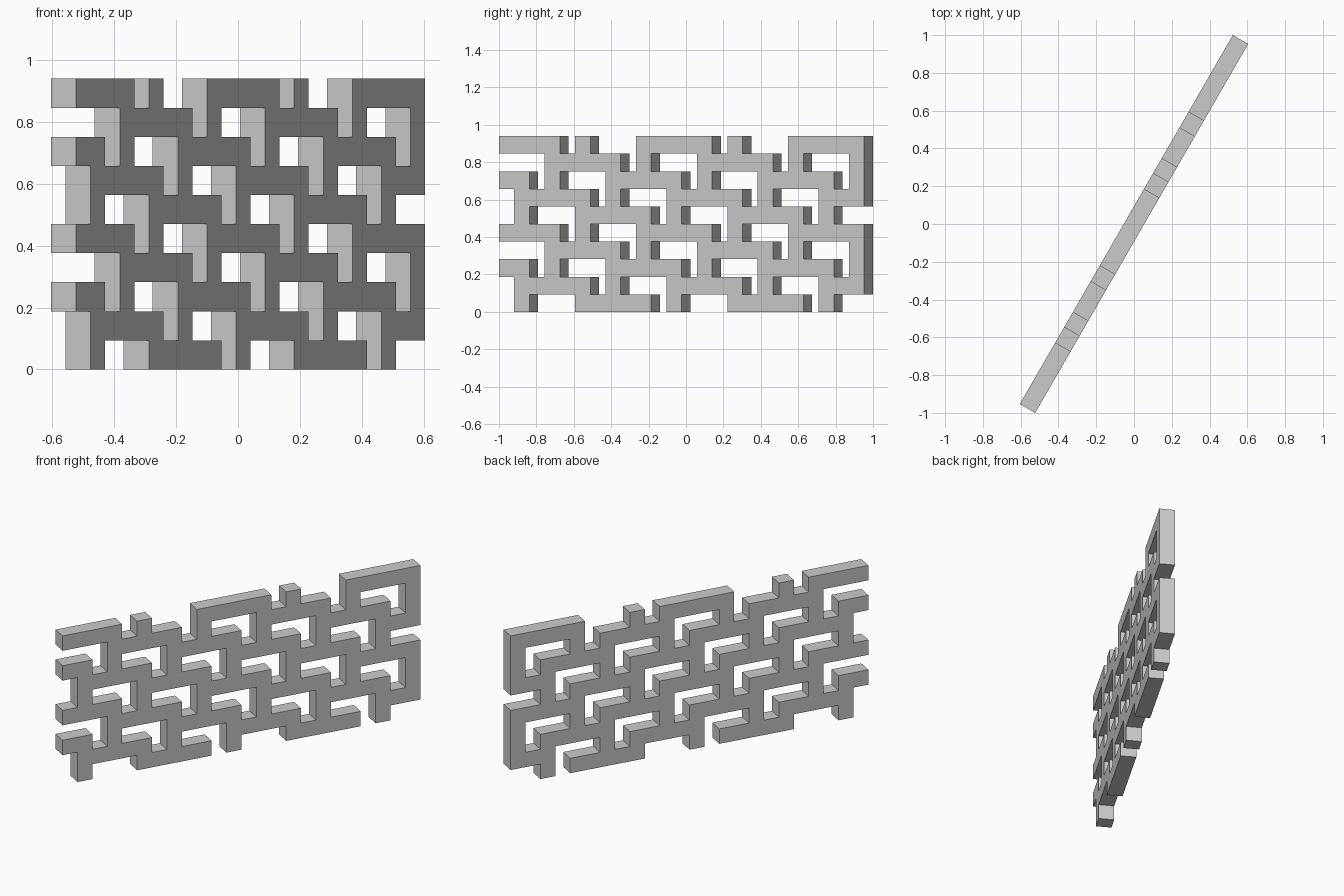
import bpy, bmesh, math
from mathutils import Matrix, Vector

if "Cube" in bpy.data.objects:
    bpy.data.objects.remove(bpy.data.objects["Cube"])

COLS, ROWS = 24, 10
ANGLE = math.radians(60)
C = 2 / (COLS * math.sin(ANGLE) + math.cos(ANGLE))   # cell size = panel thickness
MOTIF = {9, 0, 1, 2, 3, 5}                           # solid cells of the top row, period 10


def solid(col, row):
    # each row down repeats the motif shifted by four cells
    return (col - 4 * (ROWS - 1 - row)) % 10 in MOTIF


# fretwork face: flat grid of the solid cells
bm = bmesh.new()
verts = {}


def corner(i, k):
    if (i, k) not in verts:
        verts[i, k] = bm.verts.new(((i - COLS / 2) * C, -C / 2, k * C))
    return verts[i, k]


for k in range(ROWS):
    for i in range(COLS):
        if solid(i, k):
            bm.faces.new([corner(i, k), corner(i + 1, k),
                          corner(i + 1, k + 1), corner(i, k + 1)])

# thicken, merge flat faces, turn into place
ext = bmesh.ops.extrude_face_region(bm, geom=bm.faces[:], use_keep_orig=True)
moved = [g for g in ext["geom"] if isinstance(g, bmesh.types.BMVert)]
bmesh.ops.translate(bm, verts=moved, vec=Vector((0, C, 0)))
bmesh.ops.recalc_face_normals(bm, faces=bm.faces[:])
bmesh.ops.dissolve_limit(bm, angle_limit=0.01, verts=bm.verts[:], edges=bm.edges[:])
bm.transform(Matrix.Rotation(ANGLE, 4, 'Z'))

mesh = bpy.data.meshes.new("lattice_panel")
bm.to_mesh(mesh)
bm.free()
panel = bpy.data.objects.new("lattice_panel", mesh)
bpy.context.collection.objects.link(panel)
